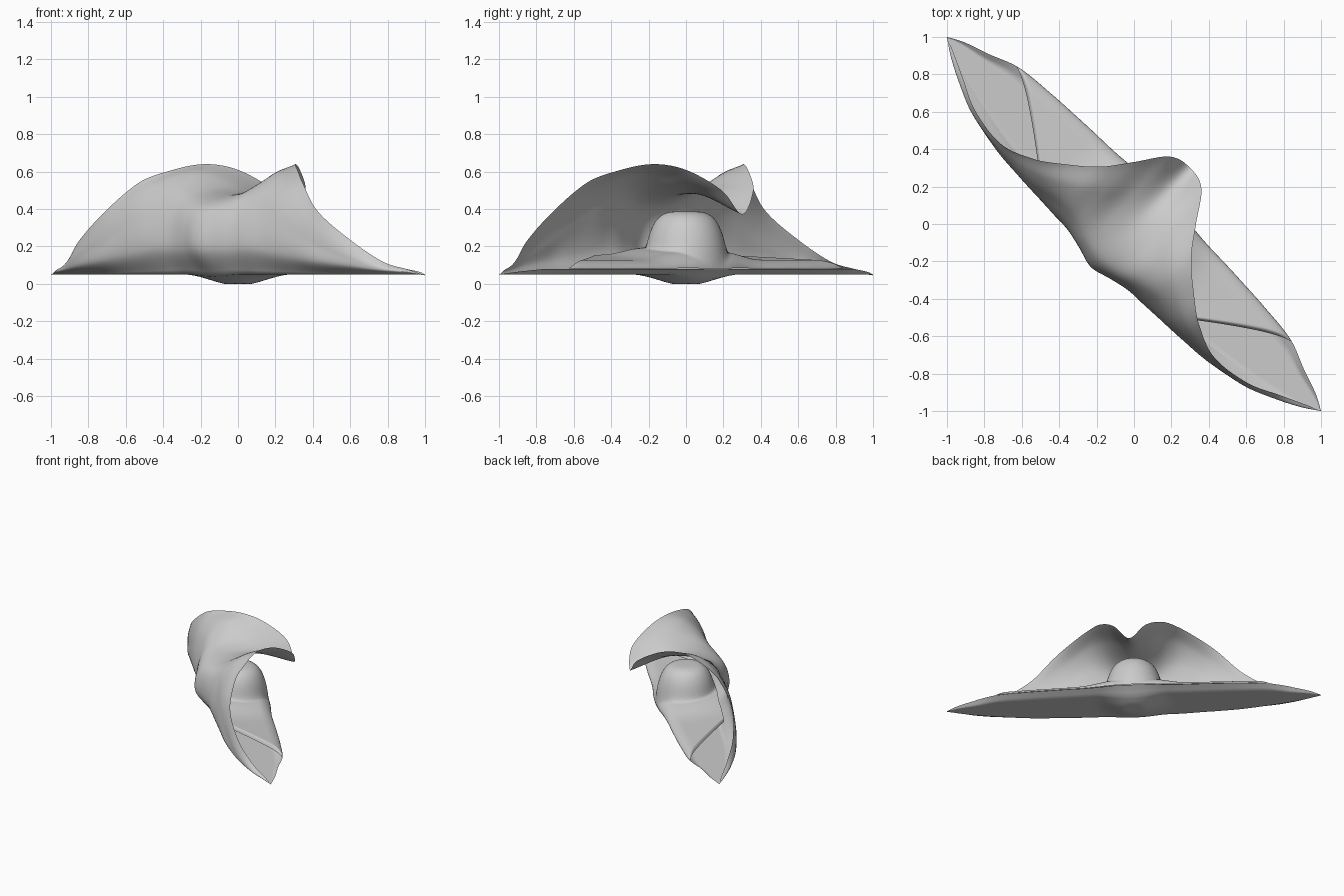
import bpy, math

if "Cube" in bpy.data.objects:
    bpy.data.objects.remove(bpy.data.objects["Cube"])

# Cloth frame: u runs along the tip-to-tip diagonal, v across it; shape mirrors in u
R2 = math.sqrt(2)
# |u|, front hem v, back fold v, then flap section points (v, z): belly, shoulder, top, edge
ROWS = [
    (0.00, .23, -.20, -.325, .20, -.25, .415, .08, .48, .424, .37),
    (0.12, .225, -.20, -.295, .20, -.235, .42, .08, .515, .39, .50),
    (0.235, .21, -.19, -.272, .20, -.205, .44, .00, .57, .233, .61),
    (0.345, .20, -.19, -.268, .20, -.195, .45, -.07, .58, .088, .64),
    (0.51, .195, -.18, -.258, .17, -.23, .38, -.16, .51, -.053, .595),
    (0.62, .19, -.175, -.25, .15, -.24, .32, -.20, .44, -.131, .54),
    (0.80, .18, -.16, -.235, .12, -.235, .22, -.225, .30, -.20, .39),
    (1.03, .155, -.12, -.185, .09, -.195, .14, -.19, .18, -.172, .23),
    (1.20, .09, -.08, -.12, .07, -.125, .085, -.115, .10, -.095, .115),
    (1.33, .045, -.04, -.055, .06, -.057, .064, -.05, .07, -.035, .075),
    (1.414, 0, 0, 0, .045, 0, .045, 0, .045, 0, .045),
]


def interp(keys, s, flat_start=False):
    """Smooth curve through keys; first item of each key is its parameter."""
    n = len(keys)
    i = 0
    while i < n - 2 and s > keys[i + 1][0]:
        i += 1
    a, b = keys[i], keys[i + 1]
    h = b[0] - a[0]
    t = max(0, min(1, (s - a[0]) / h))

    def slope(k, c):
        if k == 0 and flat_start:
            return 0
        lo, hi = keys[max(k - 1, 0)], keys[min(k + 1, n - 1)]
        return (hi[c] - lo[c]) / (hi[0] - lo[0])
    out = []
    for c in range(1, len(a)):
        out.append((2*t**3 - 3*t*t + 1) * a[c] + (t**3 - 2*t*t + t) * h * slope(i, c)
                   + (3*t*t - 2*t**3) * b[c] + (t**3 - t*t) * h * slope(i + 1, c))
    return out


def row_at(u):
    return interp(ROWS, abs(u), True)


def floor_z(u, v):
    r = min(1, math.hypot(u / .31, v / .27))
    sag = .05 * (1 - r * r * (3 - 2 * r))
    return .05 - min(sag * 1.2, .05)


def grid_object(name, rows):
    w = len(rows[0])
    verts = [((u + v) / R2, (v - u) / R2, z) for r in rows for u, v, z in r]
    faces = [(i*w + j, i*w + j + 1, (i+1)*w + j + 1, (i+1)*w + j)
             for i in range(len(rows) - 1) for j in range(w - 1)]
    me = bpy.data.meshes.new(name)
    me.from_pydata(verts, [], faces)
    me.polygons.foreach_set("use_smooth", [True] * len(faces))
    me.update()
    ob = bpy.data.objects.new(name, me)
    bpy.context.collection.objects.link(ob)
    return ob


# Outer cloth: flat base that turns up at the back fold into the curling flap
rows = []
for i in range(141):
    u = -1.414 + 2.828 * i / 140
    w2, w1, *p = row_at(u)
    row = []
    for j in range(16):
        v = w2 + (w1 - w2) * j / 16
        row.append((u, v, floor_z(u, v) + .03 * max(0, 1 - j / 3) * min(1, w2 / .1)))
    pts = [(w1, floor_z(u, w1))] + [(p[k], p[k + 1]) for k in range(0, 8, 2)]
    keys = [(0, *pts[0])]
    for a, b in zip(pts, pts[1:]):
        keys.append((keys[-1][0] + math.dist(a, b) + .001, *b))
    for j in range(33):
        v, z = interp(keys, keys[-1][0] * j / 32)
        row.append((u, v, z))
    rows.append(row)
grid_object("outer_cloth", rows)


# Inner cloth: layer folded back over the base, draped over a round lump, with slanted hems
def inner_point(s, t):
    v0 = .17 - .39 * t
    hem = .81 + 1.38 * v0
    u = s * hem
    w2, w1 = row_at(u)[:2]
    v = w2 + (w1 - .02 - w2) * t
    roll = math.sqrt(1 - (1 - min(1, t / .22)) ** 2)
    z = .08 + (.04 + .035 * t) * roll
    z += (floor_z(u, v) - .05) * (1 - roll)
    r = math.hypot(u / .228, v / .231)
    z += .05 * math.exp(-(r / 1.5) ** 4) * roll
    if r < 1:
        z = max(z, .388 * math.sqrt(1 - r ** 4))
    if abs(s) > .97:
        z -= .03 * (abs(s) - .97) / .03 * roll
    return u, v, z


inner = grid_object("inner_cloth", [[inner_point(-1 + i / 80, (j / 48) ** 1.4) for j in range(49)]
                                    for i in range(161)])
sm = inner.modifiers.new("soften", 'SMOOTH')
sm.factor, sm.iterations = .5, 4
